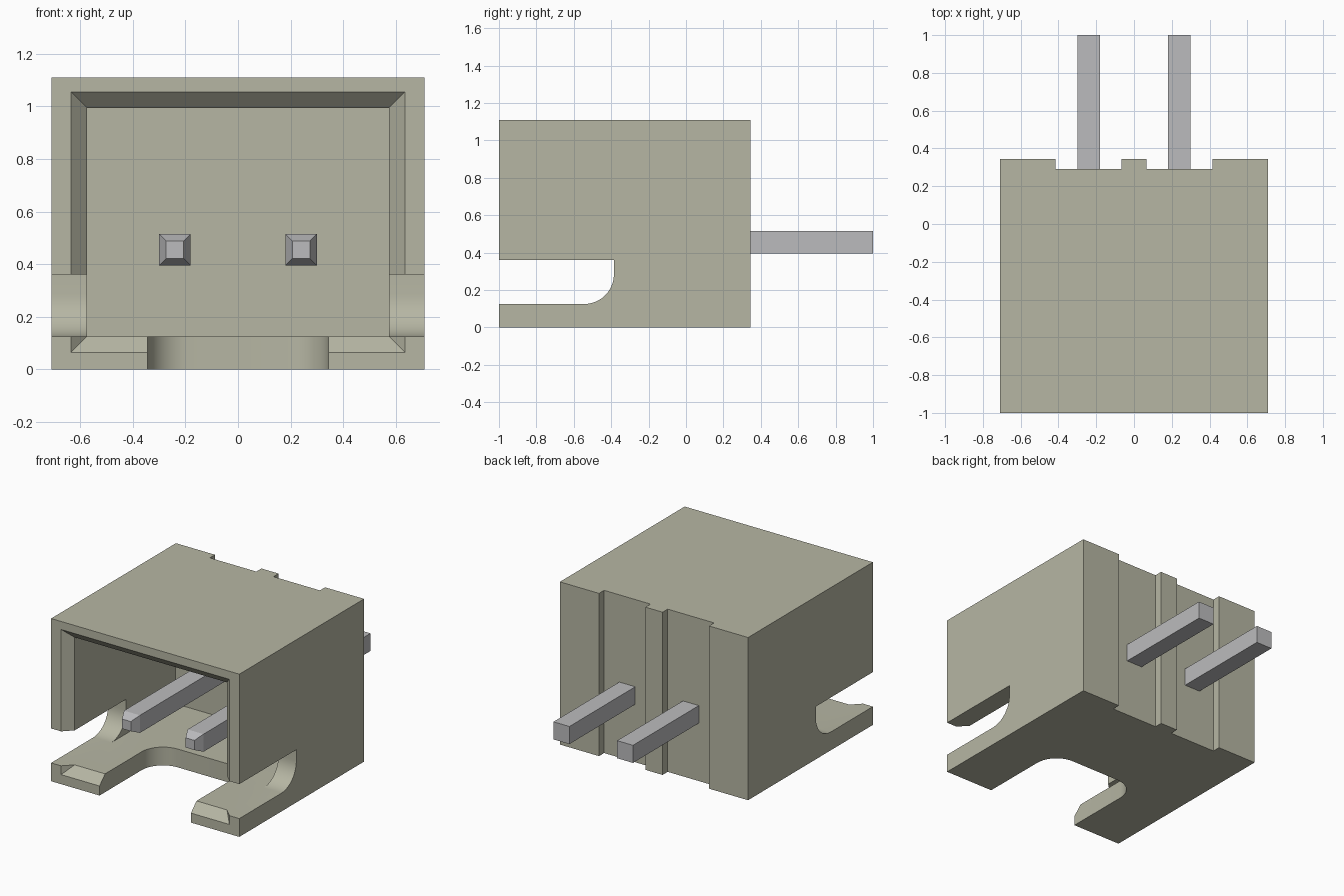
import bpy, bmesh, math

if "Cube" in bpy.data.objects:
    bpy.data.objects.remove(bpy.data.objects["Cube"], do_unlink=True)


def material(name, rgb):
    m = bpy.data.materials.new(name)
    m.use_nodes = True
    m.diffuse_color = (*rgb, 1)
    m.node_tree.nodes["Principled BSDF"].inputs["Base Color"].default_value = (*rgb, 1)
    return m


PLASTIC = material("beige plastic", (0.47, 0.47, 0.37))
METAL = material("grey metal", (0.50, 0.50, 0.51))


def loft(name, rings, mat):
    """Closed solid skinned through rings of matching points."""
    bm = bmesh.new()
    loops = [[bm.verts.new(p) for p in ring] for ring in rings]
    n = len(loops[0])
    for a, b in zip(loops, loops[1:]):
        for i in range(n):
            j = (i + 1) % n
            bm.faces.new((a[i], a[j], b[j], b[i]))
    bm.faces.new(loops[0])
    bm.faces.new(loops[-1])
    bmesh.ops.recalc_face_normals(bm, faces=bm.faces)
    me = bpy.data.meshes.new(name)
    bm.to_mesh(me)
    bm.free()
    me.materials.append(mat)
    ob = bpy.data.objects.new(name, me)
    bpy.context.collection.objects.link(ob)
    return ob


def rect(x0, x1, z0, z1, y, grow=0.0):
    """Rectangle facing the front at depth y."""
    return [(x0 - grow, y, z0 - grow), (x1 + grow, y, z0 - grow),
            (x1 + grow, y, z1 + grow), (x0 - grow, y, z1 + grow)]


def arc(cx, cy, r, a0, a1, n=10):
    return [(cx + r * math.cos(math.radians(a0 + (a1 - a0) * i / n)),
             cy + r * math.sin(math.radians(a0 + (a1 - a0) * i / n)))
            for i in range(n + 1)]


W, FRONT, BACK, TOP = 0.71, -1.0, 0.345, 1.11
FLOOR, SLOT_END, R = 0.125, -0.385, 0.16

housing = loft("housing", [rect(-W, W, 0, TOP, y) for y in (FRONT, BACK)], PLASTIC)

# Cavity with a chamfered mouth
inner = (-0.575, 0.575, FLOOR, 0.995)
cutters = [loft("cavity_cutter", [rect(*inner, -1.02, 0.08), rect(*inner, -0.94),
                                  rect(*inner, 0.15)], PLASTIC)]

# Slot through both side walls, rounded at its lower inner corner
side = [(-1.1, FLOOR)] + arc(SLOT_END - R, FLOOR + R, R, -90, 0) + [(SLOT_END, 0.36), (-1.1, 0.36)]
cutters.append(loft("side_slot_cutter", [[(x, y, z) for y, z in side] for x in (-1, 1)], PLASTIC))

# Slot in the floor, rounded at both inner corners
half = 0.345
base = ([(-half, -1.1), (half, -1.1)] + arc(half - R, SLOT_END - R, R, 0, 90)
        + arc(R - half, SLOT_END - R, R, 90, 180))
cutters.append(loft("floor_slot_cutter", [[(x, y, z) for x, y in base] for z in (-0.1, 0.2)], PLASTIC))

# Two shallow grooves in the back
for x0, x1 in ((-0.415, -0.065), (0.065, 0.415)):
    cutters.append(loft("groove_cutter", [rect(x0, x1, -0.1, 1.2, y) for y in (0.29, 0.5)], PLASTIC))

for c in cutters:
    mod = housing.modifiers.new(c.name, "BOOLEAN")
    mod.operation, mod.solver, mod.object = "DIFFERENCE", "EXACT", c
    bpy.context.view_layer.update()
    bpy.context.view_layer.objects.active = housing
    bpy.ops.object.modifier_apply(modifier=mod.name)
for c in cutters:
    bpy.data.objects.remove(c, do_unlink=True)

bpy.ops.object.select_all(action="DESELECT")
housing.select_set(True)
bpy.context.view_layer.objects.active = housing
bpy.ops.object.shade_smooth_by_angle(angle=math.radians(25))

# Square pins with tapered front tips
for name, x in (("right_pin", -0.24), ("left_pin", 0.24)):
    sec = (x - 0.06, x + 0.06, 0.395, 0.515)
    loft(name, [rect(*sec, -0.86, -0.027), rect(*sec, -0.80), rect(*sec, 1.0)], METAL)
